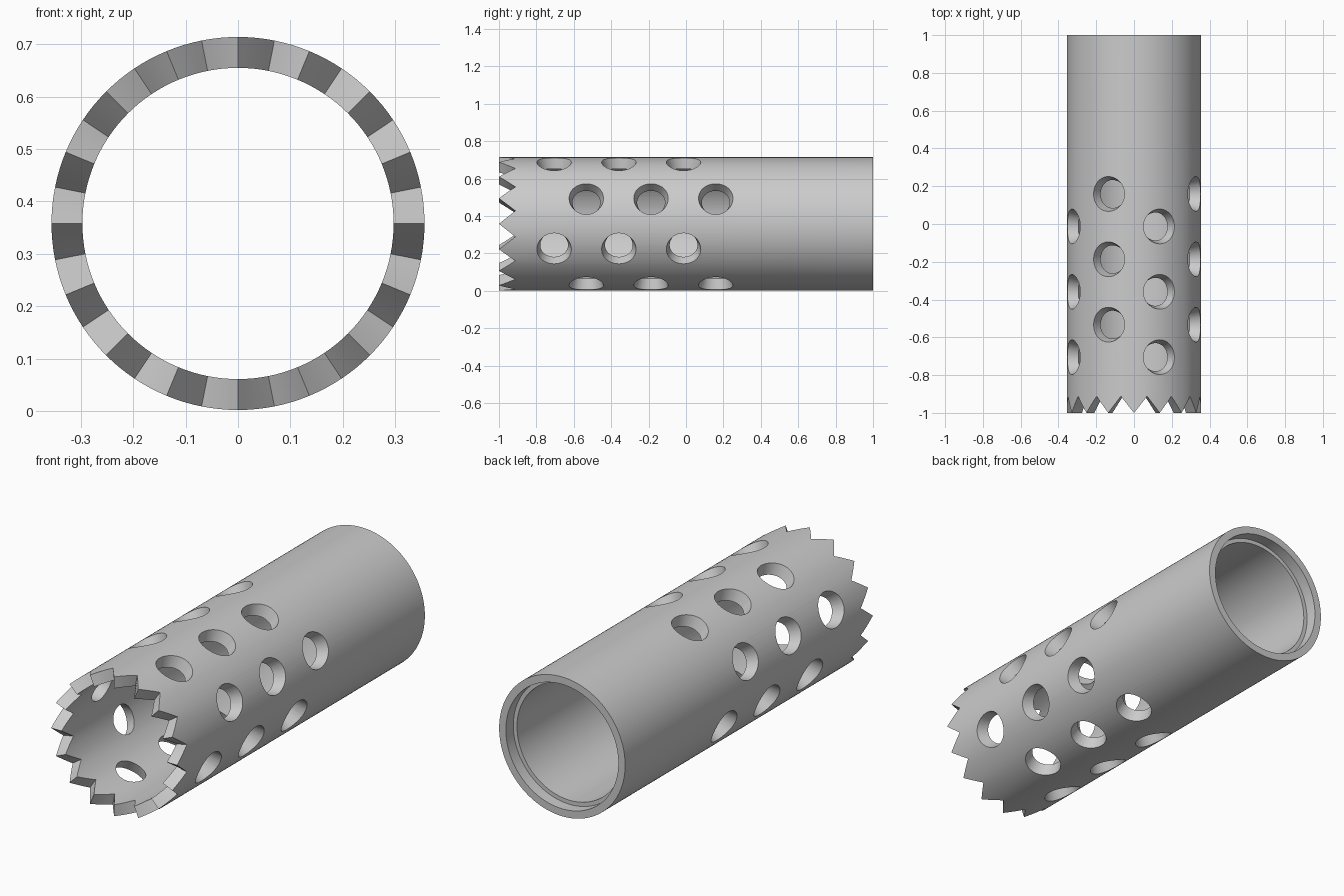
import bpy, bmesh
from math import sin, cos, radians, pi, tau
from mathutils import Matrix, Vector

if "Cube" in bpy.data.objects:
    bpy.data.objects.remove(bpy.data.objects["Cube"])

R_OUT, R_IN, R_LIP = 0.356, 0.297, 0.318
ZC = 0.358
TEETH, SEG = 16, 128
PER = SEG // TEETH


def make_object(name, bm):
    bmesh.ops.recalc_face_normals(bm, faces=bm.faces)
    me = bpy.data.meshes.new(name)
    bm.to_mesh(me)
    bm.free()
    ob = bpy.data.objects.new(name, me)
    bpy.context.collection.objects.link(ob)
    return ob


# Tube: lathed wall section, front edge zigzags into teeth, back has a recessed lip
bm = bmesh.new()
rings = []
for i in range(SEG):
    a = tau * i / SEG
    k = i % PER
    wave = min(k, PER - k) / (PER / 2)      # 0 at a tooth tip, 1 at a notch
    front = -1.0 + 0.088 * wave
    section = [(R_OUT, front), (R_OUT, 1.0), (R_LIP, 1.0),
               (R_LIP, 0.94), (R_IN, 0.94), (R_IN, front)]
    rings.append([bm.verts.new((r * cos(a), y, ZC + r * sin(a))) for r, y in section])
for i in range(SEG):
    p, q = rings[i], rings[(i + 1) % SEG]
    for j in range(len(p)):
        n = (j + 1) % len(p)
        bm.faces.new((p[j], p[n], q[n], q[j]))
tube = make_object("toothed_tube", bm)

# Tapered hole cutters: eight rows of three, alternate rows staggered
bm = bmesh.new()
r_lo, r_hi = 0.25, 0.42
radius_at = lambda r: 0.092 + 0.3 * (r - R_OUT)
for row in range(8):
    a = radians(22.5 + 45 * row)
    out = Vector((cos(a), 0, sin(a)))
    rot = out.to_track_quat('Z', 'Y').to_matrix().to_4x4()
    start = -0.533 if row % 2 == 0 else -0.705
    for k in range(3):
        centre = out * (r_lo + r_hi) / 2 + Vector((0, start + 0.346 * k, ZC))
        bmesh.ops.create_cone(bm, cap_ends=True, segments=48,
                              radius1=radius_at(r_lo), radius2=radius_at(r_hi),
                              depth=r_hi - r_lo,
                              matrix=Matrix.Translation(centre) @ rot)
cutters = make_object("hole_cutters", bm)
cutters.hide_render = True

# Cut the holes, then shade smooth with sharp edges kept
mod = tube.modifiers.new("holes", 'BOOLEAN')
mod.operation = 'DIFFERENCE'
mod.solver = 'EXACT'
mod.object = cutters
bpy.context.view_layer.objects.active = tube
tube.select_set(True)
bpy.ops.object.modifier_apply(modifier=mod.name)
bpy.data.objects.remove(cutters, do_unlink=True)
bpy.ops.object.shade_smooth_by_angle(angle=radians(30))
